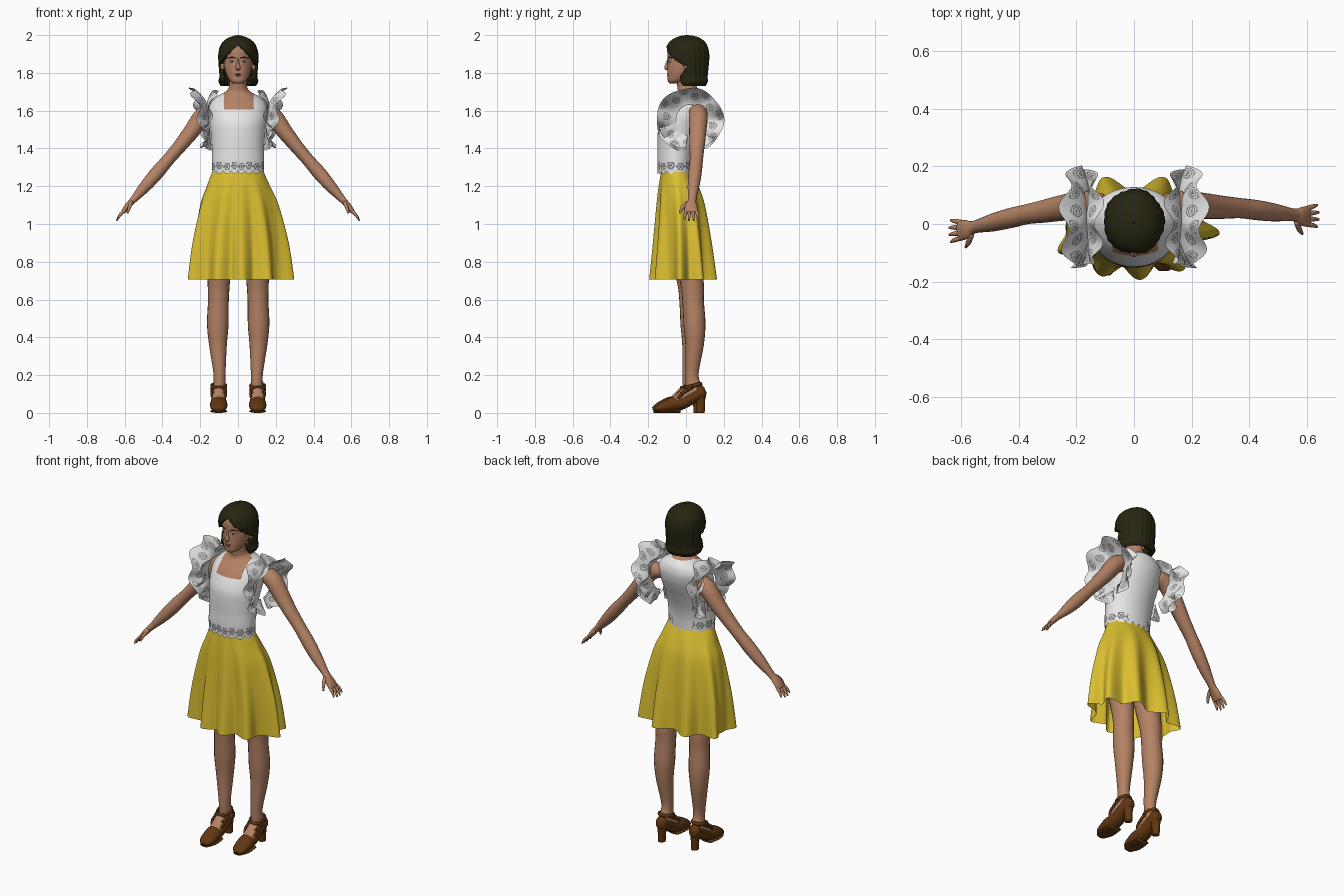
import bpy, bmesh, math
from mathutils import Vector, Matrix

if "Cube" in bpy.data.objects:
    bpy.data.objects.remove(bpy.data.objects["Cube"])

def mat(name, *c):
    m = bpy.data.materials.new(name)
    m.diffuse_color = (*c, 1)
    m.use_nodes = True
    m.node_tree.nodes["Principled BSDF"].inputs["Base Color"].default_value = m.diffuse_color
    return m

SKIN = mat("skin", .46, .225, .13)
HAIR = mat("dark_hair", .02, .019, .006)
WHITE = mat("white_cloth", .80, .80, .80)
GREY = mat("grey_lace", .22, .22, .22)
YELLOW = mat("yellow_cloth", .71, .52, .03)
BROWN = mat("brown_leather", .12, .038, .006)
LIP = mat("lip_red", .35, .13, .09)
EYE = mat("eye_white", .65, .62, .58)

def smooth(keys, k):
    """Catmull-Rom interpolation of key tuples."""
    out = []
    for i in range(len(keys) - 1):
        p = [keys[max(0, min(len(keys) - 1, i + o))] for o in (-1, 0, 1, 2)]
        for s in range(k):
            t = s / k
            out.append(tuple(.5 * (2*b + (c-a)*t + (2*a-5*b+4*c-d)*t*t + (3*b-a-3*c+d)*t**3)
                             for a, b, c, d in zip(*p)))
    return out + [keys[-1]]

def finish(bm, name, mats):
    bmesh.ops.recalc_face_normals(bm, faces=bm.faces)
    me = bpy.data.meshes.new(name)
    bm.to_mesh(me)
    bm.free()
    for m in mats:
        me.materials.append(m)
    for p in me.polygons:
        p.use_smooth = True
    ob = bpy.data.objects.new(name, me)
    bpy.context.collection.objects.link(ob)
    return ob

def surface(name, rings, mats, rule=None, caps=True, closed=True, cut=None):
    """Skin a list of point rings; rule picks the material, cut drops faces."""
    bm = bmesh.new()
    vs = [[bm.verts.new(p) for p in r] for r in rings]
    n = len(rings[0])
    for i in range(len(vs) - 1):
        for j in range(n if closed else n - 1):
            k = (j + 1) % n
            f = bm.faces.new((vs[i][j], vs[i][k], vs[i+1][k], vs[i+1][j]))
            c = f.calc_center_median()
            if cut and cut(c):
                bm.faces.remove(f)
            elif rule:
                f.material_index = rule(c, i, j)
    if caps:
        bm.faces.new(vs[0])
        bm.faces.new(vs[-1])
    return finish(bm, name, mats)

def body_rings(keys, k, n, wave=None):
    """Horizontal oval rings from (z, half width, front y, back y)."""
    rings = []
    for z, hx, yf, yb in smooth(keys, k):
        ring = []
        for j in range(n):
            a = 2 * math.pi * j / n
            w = wave(a, z) if wave else 0
            ring.append(Vector(((hx + w) * math.cos(a), (yf + yb) / 2 + ((yb - yf) / 2 + w) * math.sin(a), z)))
        rings.append(ring)
    return rings

def tube(name, keys, m, k=5, n=20, ref=(0, 1, 0)):
    """Oval tube along (x, y, z, radius across, radius along ref)."""
    ks = smooth(keys, k)
    P = [Vector(q[:3]) for q in ks]
    rings = []
    for i, q in enumerate(ks):
        d = (P[min(i+1, len(P)-1)] - P[max(i-1, 0)]).normalized()
        u = Vector(ref)
        u = (u - d * d.dot(u)).normalized()
        w = d.cross(u)
        rings.append([P[i] + w * q[3] * math.cos(a) + u * q[4] * math.sin(a)
                      for a in (2 * math.pi * j / n for j in range(n))])
    return surface(name, rings, [m])

def ball(name, c, r, m):
    bm = bmesh.new()
    bmesh.ops.create_uvsphere(bm, u_segments=20, v_segments=12, radius=1,
                              matrix=Matrix.Translation(c) @ Matrix.Diagonal((*r, 1)))
    return finish(bm, name, [m])

# skirt: flared oval with folds deepening to the hem
FOLDS = (-151, -112, -86, -56, -7, 32, 70, 110, 148)
def folds(a, z):
    t = max(0, (1.25 - z) / .54)
    d = min(abs((math.degrees(a) - q + 180) % 360 - 180) for q in FOLDS)
    return t * (.062 * math.exp(-(d / 11) ** 2) - .030)
surface("skirt", body_rings([(1.30, .126, -.13, .022), (1.2, .168, -.142, .068), (1.1, .208, -.148, .098),
        (.9, .25, -.155, .125), (.705, .268, -.163, .143)], 8, 180, folds), [YELLOW], caps=False)

# torso: white top with square neckline, scalloped lace hem, bare neck
def top_colour(c, i, j):
    if c.z > 1.70 or (c.y < .02 and c.z > 1.607 and abs(c.x - .004) < .079):
        return 1
    b = math.atan2(c.y + .055, c.x) / (2 * math.pi) * 16
    x = (b - math.floor(b) - .5) * .05
    r = math.hypot(x, c.z - 1.305 - .006 * (math.floor(b) % 2))
    petals = .021 + .003 * math.cos(6 * math.atan2(c.z - 1.305, x))
    return 2 if r < petals and not .008 < r < .012 and c.y < .03 else 0
rings = body_rings([(1.282, .138, -.150, .040), (1.34, .138, -.152, .043), (1.40, .138, -.150, .055),
        (1.47, .143, -.150, .08), (1.53, .150, -.145, .105), (1.58, .155, -.125, .122), (1.63, .150, -.095, .128),
        (1.67, .118, -.062, .118), (1.695, .075, -.045, .095), (1.72, .05, -.045, .06),
        (1.78, .045, -.055, .05)], 12, 260)
for p in rings[0]:
    p.z -= .018 * abs(math.sin(8 * math.atan2(p.y + .055, p.x)))
surface("torso_top", rings, [WHITE, SKIN, GREY], top_colour, caps=False)

# sleeve ruffles: two wavy collars round each armhole, with rosettes
def ruffle(name, s, edge, flare, size, ph):
    nu, nv = 300, 24
    rings = []
    for i in range(nv + 1):
        v, row = i / nv, []
        for j in range(nu + 1):
            q = 2 * j / nu - 1
            t = q * 3.0
            v2 = v * min(1, (1 - abs(q)) * 6 + .5) ** .5
            out = v2 ** .75
            ry = .072 + out * (size - .072 + .005 * math.sin(5 * t))
            rz = .082 + out * (size - .090 + .004 * math.sin(6 * t))
            x = .155 + .01 * math.cos(t)
            x += v2 ** 1.2 * (edge + flare * math.cos(t) - x) + v2 * .018 * math.sin(7 * t + ph)
            row.append(Vector((s * x, .02 + ry * math.sin(t), 1.55 + rz * math.cos(t))))
        rings.append(row)
    def rosette(c, i, j):
        t = (2 * (j + .5) / nu - 1) * 3.0 / .40
        k = math.floor(t)
        r = math.hypot((t - k - .5) * .40 * .13, ((i + .5) / nv - (.74 if k % 2 else .42)) * .11)
        return 1 if r < .006 or .010 < r < .014 or .018 < r < .022 else 0
    surface(name, rings, [WHITE, GREY], rosette, caps=False, closed=False)

for s, side in ((1, "left"), (-1, "right")):
    ruffle("outer_ruffle_" + side, s, .200, .045, .178, 0)
    ruffle("inner_ruffle_" + side, s, .155, -.035, .165, 2.4)

    # arm and hand
    def A(x, y, z, ra, rb):
        return (s * x, y - (max(0, x - .2) * .12 if s < 0 else 0), z, ra, rb)
    tube("arm_" + side, [A(*q) for q in ((.11, .06, 1.60, .04, .045), (.18, .065, 1.575, .048, .05),
         (.25, .062, 1.485, .042, .045), (.31, .058, 1.41, .036, .040), (.37, .055, 1.34, .033, .035),
         (.43, .048, 1.27, .036, .035), (.49, .040, 1.20, .031, .031), (.555, .032, 1.127, .018, .022),
         (.58, .027, 1.10, .016, .032), (.605, .026, 1.068, .012, .036), (.612, .026, 1.060, .006, .03))], SKIN)
    for k in range(4):
        o = k - 1.5
        ln = 1 - .12 * abs(o)
        tube("finger_%d_%s" % (k + 1, side), [A(.60, .027 + o * .018, 1.072, .008, .009),
             A(.60 + .028 * ln, .028 + o * .022, 1.072 - .028 * ln, .0075, .008),
             A(.60 + .045 * ln, .028 + o * .025, 1.072 - .058 * ln, .004, .004)], SKIN, 4, 10)
    tube("thumb_" + side, [A(.565, .010, 1.115, .010, .011), A(.575, -.018, 1.088, .009, .010),
         A(.585, -.034, 1.058, .005, .005)], SKIN, 4, 10)

    # leg, foot and heeled shoe; one foot stands a little ahead
    f = 0 if s > 0 else -.016
    cx = .104 if s > 0 else -.102
    def L(dx, y, z, ra, rb):
        return (cx + s * dx, y + f, z, ra, rb)
    tube("leg_" + side, [L(*q) for q in ((-.012, -.02, 1.02, .07, .07), (-.004, .0, .88, .07, .074),
         (0, .032, .69, .059, .062), (.002, .038, .59, .055, .057), (.005, .045, .47, .057, .058),
         (.004, .045, .36, .047, .049), (-.004, .032, .21, .032, .035), (-.004, .04, .14, .032, .040),
         (-.004, .055, .10, .026, .035))], SKIN)
    tube("foot_" + side, [L(0, .06, .125, .035, .03), L(0, .01, .105, .037, .034),
         L(0, -.04, .07, .028, .037), L(0, -.10, .04, .018, .034)], SKIN, ref=(1, 0, 0))
    tube("shoe_" + side, [L(0, .102, .122, .016, .016), L(0, .085, .114, .038, .032), L(0, .04, .088, .036, .037),
         L(0, -.02, .055, .036, .042), L(0, -.065, .046, .040, .046), L(0, -.108, .035, .032, .045),
         L(0, -.140, .025, .022, .038), L(0, -.160, .018, .012, .022)], BROWN, ref=(1, 0, 0))
    tube("sole_" + side, [L(0, -.03, .010, .010, .038), L(0, -.08, .009, .009, .045),
         L(0, -.12, .009, .009, .043), L(0, -.156, .009, .009, .026)], BROWN, ref=(1, 0, 0))
    tube("heel_" + side, [L(0, .072, .105, .030, .032), L(0, .077, .05, .022, .024),
         L(0, .077, 0, .020, .022)], BROWN)
    for nm, y, z, tilt in (("ankle", .035, .143, .25), ("middle", .008, .122, .55), ("instep", -.022, .100, .85)):
        ring = [L(.039 * math.cos(a), y + .047 * math.sin(a) * math.cos(tilt),
                  z + .047 * math.sin(a) * math.sin(tilt), .006, .010)
                for a in (2 * math.pi * j / 24 for j in range(25))]
        tube(nm + "_strap_" + side, ring, BROWN, 1, 8, (.01, -math.sin(tilt), math.cos(tilt)))

    # paired face parts
    ball("ear_" + side, (s * .082, .005, 1.835), (.010, .016, .028), SKIN)
    ball("eye_" + side, (s * .031, -.082, 1.860), (.015, .010, .006), EYE)
    ball("iris_" + side, (s * .031, -.088, 1.860), (.0058, .005, .0058), HAIR)
    tube("brow_" + side, [(s * .014, -.095, 1.878, .002, .003), (s * .032, -.089, 1.883, .003, .003),
         (s * .050, -.074, 1.878, .002, .002)], HAIR, 4, 8, (0, 0, 1))

# head, nose and mouth
surface("head", body_rings([(1.743, .018, -.085, -.05), (1.757, .042, -.096, -.01), (1.79, .061, -.098, .04),
        (1.83, .073, -.098, .08), (1.87, .077, -.097, .095), (1.92, .078, -.098, .10), (1.96, .062, -.08, .085),
        (1.985, .03, -.04, .05)], 5, 48), [SKIN])
tube("nose", [(0, -.092, 1.875, .004, .006), (0, -.101, 1.845, .008, .008), (0, -.104, 1.828, .013, .011),
     (0, -.095, 1.815, .008, .005)], SKIN)
ball("upper_lip", (0, -.094, 1.793), (.020, .007, .004), LIP)
ball("lower_lip", (0, -.094, 1.786), (.016, .008, .0045), LIP)

# bobbed hair with a centre parting, open round the face
def locks(a, z):
    fade = min(1, max(0, (1.99 - z) / .1))
    return (.0014 * math.cos(22 * a) + .002 * math.cos(5 * a)) * fade
hair = surface("hair", body_rings([(1.730, .092, -.07, .102), (1.755, .104, -.075, .114), (1.78, .099, -.08, .113),
        (1.84, .103, -.095, .119), (1.90, .105, -.107, .122), (1.95, .091, -.098, .110), (1.98, .062, -.068, .082),
        (1.995, .026, -.03, .045), (2.0, .004, .0, .01)], 8, 220, locks), [HAIR], caps=False,
        cut=lambda c: c.y < -.012 - .02 * math.sin(c.z * 40) and c.z < 1.950 - .75 * abs(c.x) - 3 * c.x ** 2)
mod = hair.modifiers.new("thickness", "SOLIDIFY")
mod.thickness = .022
mod.offset = -1
